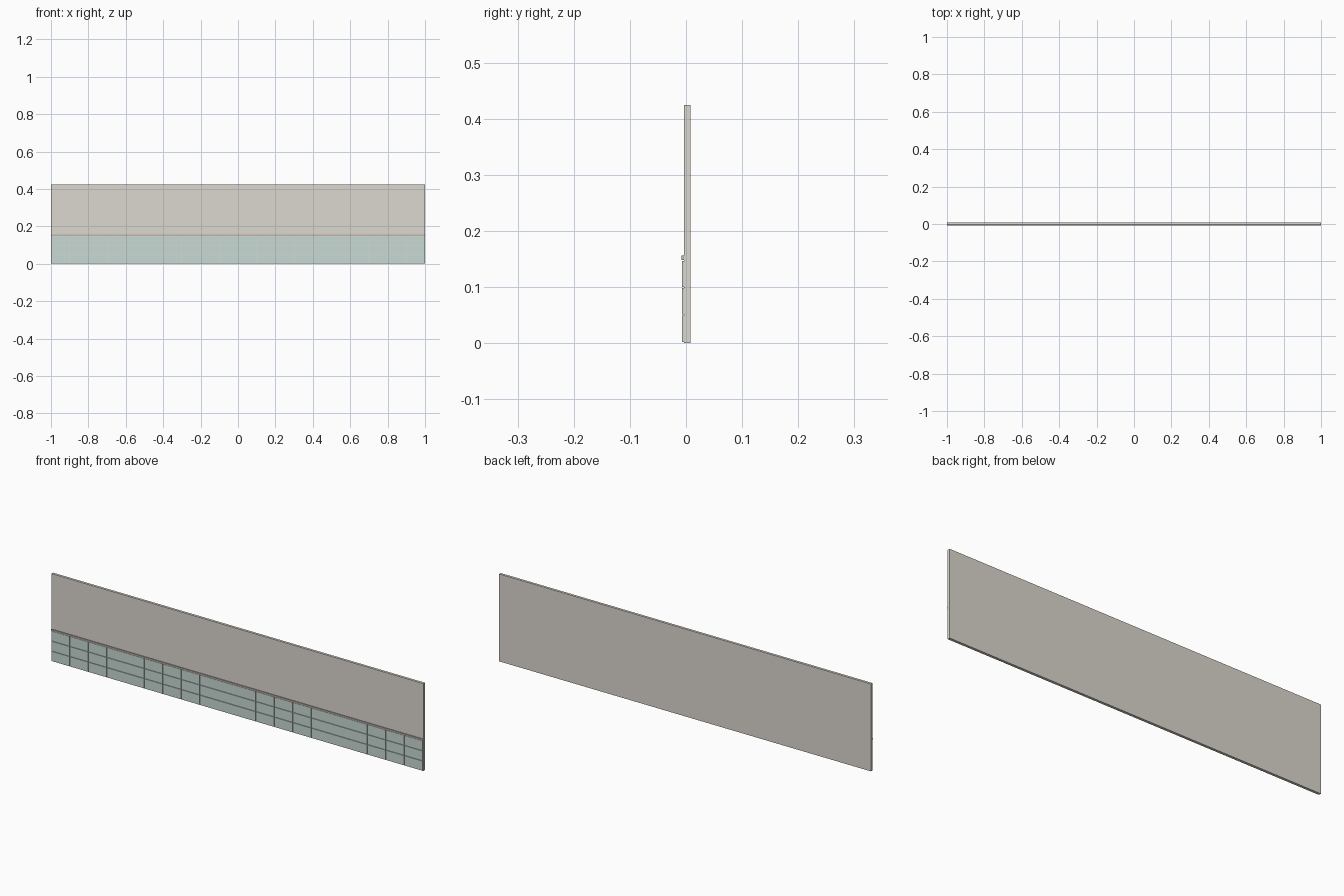
import bpy

if "Cube" in bpy.data.objects:
    bpy.data.objects.remove(bpy.data.objects["Cube"])


def material(name, color):
    m = bpy.data.materials.new(name)
    m.diffuse_color = color
    m.use_nodes = True
    m.node_tree.nodes["Principled BSDF"].inputs["Base Color"].default_value = m.diffuse_color
    return m


def box(name, lo, hi, mat):
    bpy.ops.mesh.primitive_cube_add(size=1)
    o = bpy.context.object
    o.name = name
    o.data.name = name
    size = [b - a for a, b in zip(lo, hi)]
    for v in o.data.vertices:
        v.co = [c * s for c, s in zip(v.co, size)]
    o.location = [(a + b) / 2 for a, b in zip(lo, hi)]
    o.data.materials.append(mat)
    return o


def repeat(o, count, offset):
    a = o.modifiers.new("repeat", 'ARRAY')
    a.count = count
    a.use_relative_offset = False
    a.use_constant_offset = True
    a.constant_offset_displace = offset


plaster = material("plaster", (0.72, 0.69, 0.63, 1))
glaze = material("tile_glaze", (0.58, 0.70, 0.66, 1))
edging = material("trim_edging", (0.52, 0.46, 0.43, 1))

# Wall slab
box("wall_panel", (-1, -0.004, 0), (1, 0.008, 0.425), plaster)

# Wainscot tiles: 20 columns by 3 rows with open joints
COLS, ROWS, JOINT = 20, 3, 0.002
PX, PZ, Z0 = 2 / COLS, 0.049, 0.001
tiles = box("wall_tiles",
            (-1 + JOINT / 2, -0.0075, Z0 + JOINT / 2),
            (-1 + PX - JOINT / 2, -0.004, Z0 + PZ - JOINT / 2), glaze)
repeat(tiles, COLS, (PX, 0, 0))
repeat(tiles, ROWS, (0, 0, PZ))

# Trim strip capping the tiles
box("tile_trim", (-1, -0.008, Z0 + ROWS * PZ), (1, -0.004, 0.156), edging)
